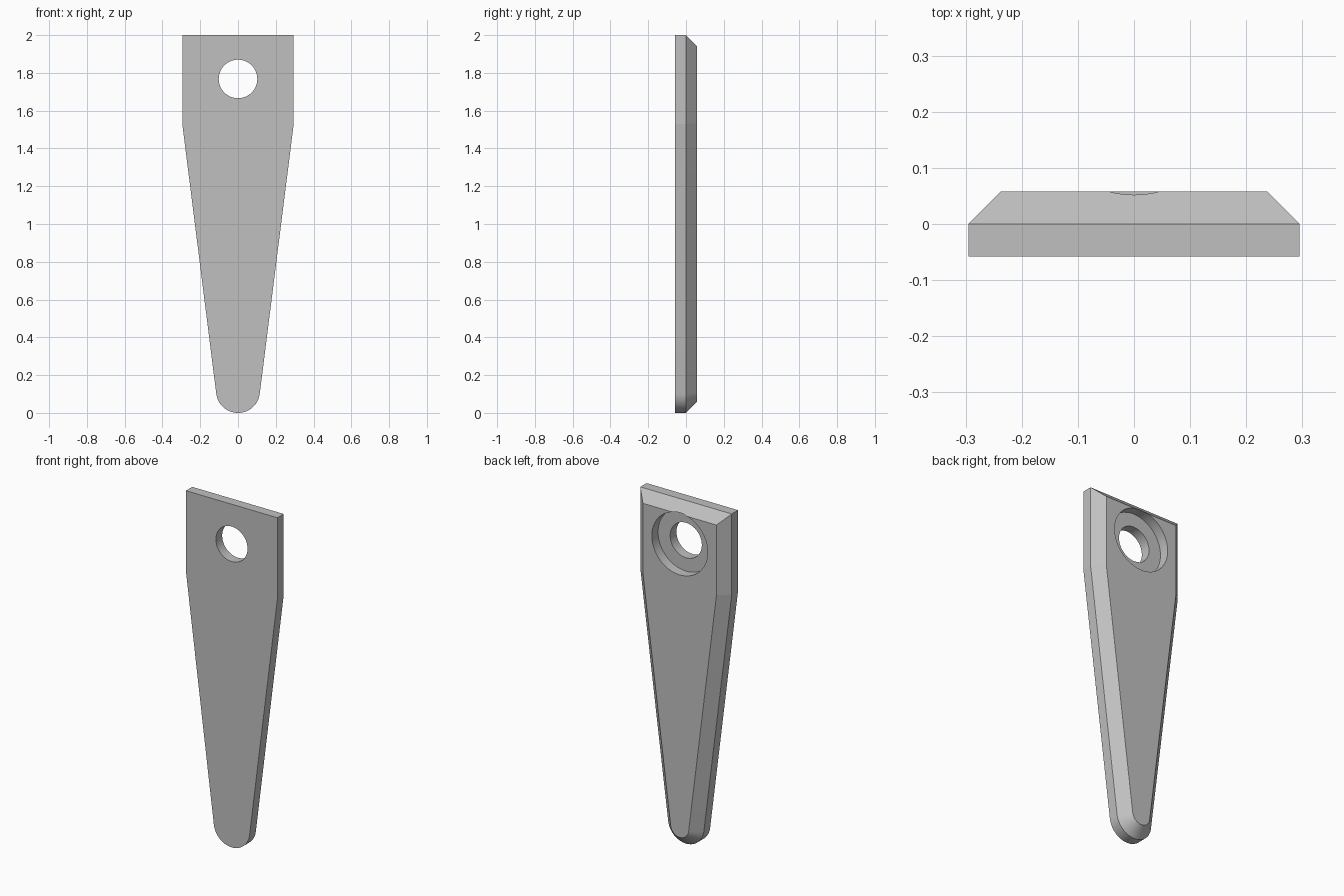
import bpy, bmesh
from math import sin, cos, tan, pi, atan2, acos, hypot, radians

cube = bpy.data.objects.get("Cube")
if cube:
    bpy.data.objects.remove(cube, do_unlink=True)

HALF_W, TOP, SHOULDER, TIP_R = 0.295, 2.0, 1.53, 0.116
HALF_T = 0.058
HOLE_Z, HOLE_R, RECESS_R = 1.768, 0.102, 0.18
ARC_STEPS = 32

grey = bpy.data.materials.new("plain grey")
grey.use_nodes = True
colour = (0.53, 0.53, 0.53, 1)
grey.diffuse_color = colour
grey.node_tree.nodes["Principled BSDF"].inputs["Base Color"].default_value = colour

# Angle at which the tapered side meets the rounded tip
rise = SHOULDER - TIP_R
tangent = atan2(rise, HALF_W) - acos(TIP_R / hypot(HALF_W, rise))


def outline(inset):
    """Plate outline in x and z, moved inwards by the inset."""
    x = HALF_W - inset
    shoulder = SHOULDER + inset * tan(-tangent / 2)
    r = TIP_R - inset
    pts = [(x, TOP - inset), (x, shoulder)]
    for i in range(ARC_STEPS + 1):
        a = tangent - (pi + 2 * tangent) * i / ARC_STEPS
        pts.append((r * cos(a), TIP_R + r * sin(a)))
    return pts + [(-x, shoulder), (-x, TOP - inset)]


def make_object(name, bm):
    bmesh.ops.recalc_face_normals(bm, faces=bm.faces)
    mesh = bpy.data.meshes.new(name)
    bm.to_mesh(mesh)
    bm.free()
    obj = bpy.data.objects.new(name, mesh)
    bpy.context.collection.objects.link(obj)
    mesh.materials.append(grey)
    return obj


def loft(name, sections):
    """Closed solid through (y, outline) sections."""
    bm = bmesh.new()
    rings = [[bm.verts.new((x, y, z)) for x, z in pts] for y, pts in sections]
    for a, b in zip(rings, rings[1:]):
        for i in range(len(a)):
            j = (i + 1) % len(a)
            bm.faces.new((a[i], a[j], b[j], b[i]))
    bm.faces.new(rings[0])
    bm.faces.new(rings[-1])
    return make_object(name, bm)


def circle(r):
    return [(r * cos(2 * pi * i / 64), HOLE_Z + r * sin(2 * pi * i / 64)) for i in range(64)]


# Tapered plate with a chamfered back
plate = loft("tapered_plate", [(-HALF_T, outline(0)), (0, outline(0)),
                               (HALF_T, outline(HALF_T))])

# Stepped cutter: through hole with a wide recess at the back
cutter = loft("hole_cutter", [(-0.2, circle(HOLE_R)), (0, circle(HOLE_R)),
                              (0, circle(RECESS_R)), (0.2, circle(RECESS_R))])
cutter.hide_render = True

bpy.ops.object.select_all(action='DESELECT')
plate.select_set(True)
bpy.context.view_layer.objects.active = plate
cut = plate.modifiers.new("hole", 'BOOLEAN')
cut.operation = 'DIFFERENCE'
cut.solver = 'EXACT'
cut.object = cutter
bpy.ops.object.modifier_apply(modifier=cut.name)
bpy.data.objects.remove(cutter, do_unlink=True)

bpy.ops.object.shade_smooth_by_angle(angle=radians(20))
# Shoulder bends stay crisp
for e in plate.data.edges:
    ends = [plate.data.vertices[v].co for v in e.vertices]
    if all(abs(p.z - SHOULDER) < 0.01 and abs(p.x) > 0.2 for p in ends):
        e.use_edge_sharp = True
